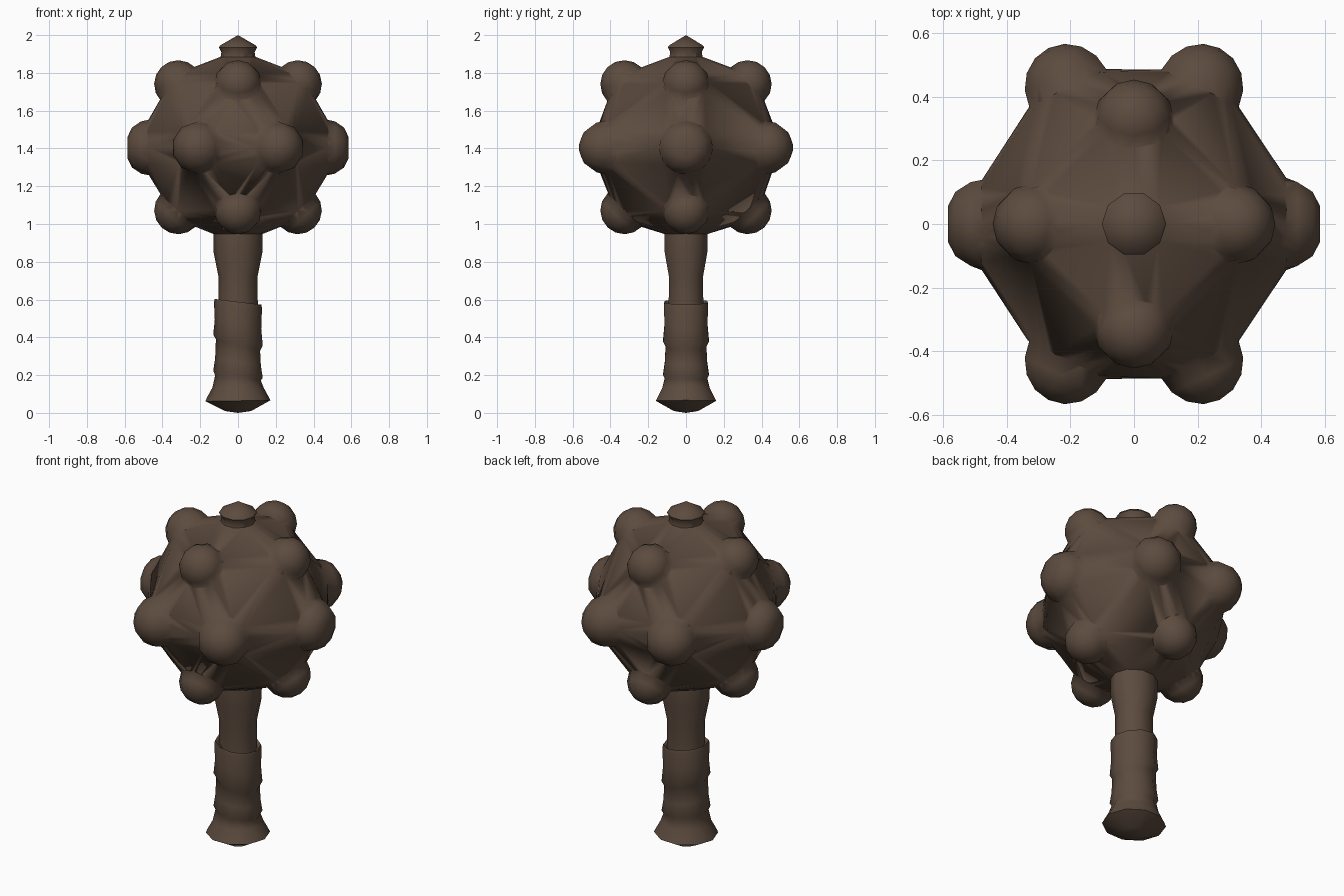
import bpy, bmesh, math
from mathutils import Vector

if "Cube" in bpy.data.objects:
    bpy.data.objects.remove(bpy.data.objects["Cube"])

brown = bpy.data.materials.new("dark brown")
brown.diffuse_color = (0.108, 0.071, 0.049, 1)
brown.use_nodes = True
brown.node_tree.nodes["Principled BSDF"].inputs["Base Color"].default_value = brown.diffuse_color


def smooth(ob, angle):
    bpy.ops.object.select_all(action='DESELECT')
    ob.select_set(True)
    bpy.context.view_layer.objects.active = ob
    bpy.ops.object.shade_smooth_by_angle(angle=math.radians(angle))


def finish(bm, name, angle=50):
    bmesh.ops.recalc_face_normals(bm, faces=bm.faces)
    mesh = bpy.data.meshes.new(name)
    bm.to_mesh(mesh)
    bm.free()
    mesh.materials.append(brown)
    ob = bpy.data.objects.new(name, mesh)
    bpy.context.collection.objects.link(ob)
    smooth(ob, angle)
    return ob


def lathe(name, profile, sides=10, depth=1.0, angle=50):
    """Rings of (radius, z, tilt); tilt raises the -x side of a ring."""
    bm = bmesh.new()
    rings = []
    for r, z, tilt in profile:
        ring = []
        for i in range(sides):
            a = 2 * math.pi * i / sides
            ring.append(bm.verts.new((r * math.cos(a), r * depth * math.sin(a),
                                      z - tilt * math.cos(a))))
        rings.append(ring)
    for lo, hi in zip(rings, rings[1:]):
        for i in range(sides):
            j = (i + 1) % sides
            bm.faces.new((lo[i], lo[j], hi[j], hi[i]))
    bmesh.ops.remove_doubles(bm, verts=bm.verts, dist=0.0005)
    return finish(bm, name, angle)


def ring_points(n, r, z, depth=1.0):
    return [Vector((r * math.cos(2 * math.pi * i / n),
                    r * depth * math.sin(2 * math.pi * i / n), z)) for i in range(n)]


MID = Vector((0, 0, 1.41))
TOP, BOTTOM = 1.885, 0.947

# stud list: centre, radius, flattened tip, foot radius and foot distance
studs = []
for s in (-1, 1):
    studs.append((Vector((s * 0.455, 0, 1.405)), 0.15, 0.585, 0.145, 0.478))
    for t in (-1, 1):
        studs.append((Vector((s * 0.207, t * 0.425, 1.405)), 0.142, None, 0.14, 0.475))
for z in (1.74, 1.073):
    for c in ring_points(4, 0.317, z, 1.03):
        studs.append((c, 0.127, None, 0.125, 0.467))

# head body: hull spanning the feet of all studs and the two end rings
bm = bmesh.new()
for c, r, tip, foot, dist in studs:
    out = (c - MID).normalized()
    turn = out.to_track_quat('Z', 'Y')
    for p in ring_points(10, foot, dist):
        bm.verts.new(MID + turn @ p)
for p in ring_points(10, 0.092, TOP) + ring_points(10, 0.13, BOTTOM, 0.92):
    bm.verts.new(p)
res = bmesh.ops.convex_hull(bm, input=bm.verts)
bmesh.ops.delete(bm, geom=[v for v in bm.verts if not v.link_faces], context='VERTS')
head = finish(bm, "studded_head", 180)

# rounded studs, welded into the head
for c, r, tip, foot, dist in studs:
    bm = bmesh.new()
    bmesh.ops.create_uvsphere(bm, u_segments=10, v_segments=8, radius=r)
    turn = (c - MID).to_track_quat('Z', 'Y')
    for v in bm.verts:
        v.co = c + turn @ v.co
        if tip:
            v.co.x = max(-tip, min(tip, v.co.x))
    ob = finish(bm, "stud", 180)
    mod = head.modifiers.new("weld", 'BOOLEAN')
    mod.operation = 'UNION'
    mod.solver = 'EXACT'
    mod.object = ob
    bpy.context.view_layer.objects.active = head
    bpy.ops.object.modifier_apply(modifier=mod.name)
    bpy.data.objects.remove(ob)

# open the head where shaft and spike join, then shade it as one smooth skin
bm = bmesh.new()
bm.from_mesh(head.data)
ends = [f for f in bm.faces if all(abs(v.co.z - TOP) < 0.002 for v in f.verts)
        or all(abs(v.co.z - BOTTOM) < 0.002 for v in f.verts)]
bmesh.ops.delete(bm, geom=ends, context='FACES')
bmesh.ops.remove_doubles(bm, verts=bm.verts, dist=0.012)
bmesh.ops.triangulate(bm, faces=bm.faces)
bm.to_mesh(head.data)
bm.free()
smooth(head, 180)

# pointed cap on top of the head
lathe("top_spike", [(0.092, TOP, 0), (0.088, 1.91, 0), (0.101, 1.935, 0),
                    (0.095, 1.945, 0), (0, 2.0, 0)], angle=35)

# shaft between grip and head
lathe("shaft", [(0.105, 0.56, 0), (0.103, 0.72, 0), (0.129, 0.85, 0),
                (0.13, BOTTOM, 0)], depth=0.92)

# wrapped grip with slanted overlapping bands, ending in a flared pommel
lathe("grip", [(0.10, 0.57, 0.015), (0.123, 0.588, 0.015), (0.127, 0.57, 0.016),
               (0.123, 0.47, 0.022), (0.131, 0.385, 0.03), (0.117, 0.36, 0.03),
               (0.121, 0.27, 0.02), (0.131, 0.205, 0.018), (0.121, 0.185, 0.014),
               (0.135, 0.135, 0), (0.166, 0.078, 0), (0.172, 0.064, -0.003),
               (0.07, 0.01, 0), (0, 0, 0)], depth=0.97)
